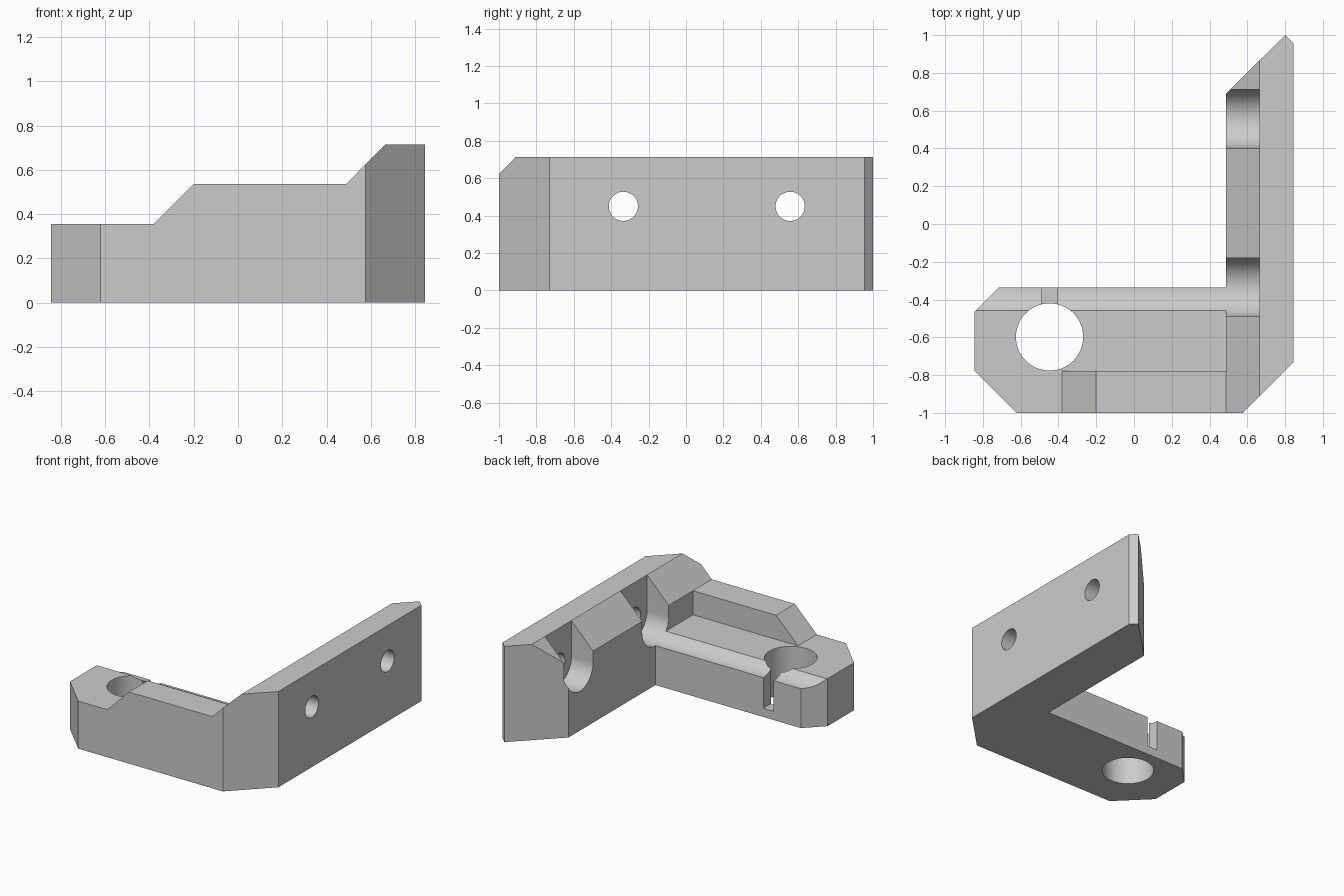
import bpy, bmesh, math
from mathutils import Vector

if "Cube" in bpy.data.objects:
    bpy.data.objects.remove(bpy.data.objects["Cube"], do_unlink=True)

HEIGHT = 0.715
PLATE_TOP = 0.355
RAIL_TOP = 0.535
WALL_IN, WALL_MID = 0.487, 0.665
SCREW_Z = 0.45
SCREW_YS = (-0.335, 0.557)

# Mapping of a profile point (a, b) at depth d to space, per extrusion axis
AXES = {
    "X": lambda a, b, d: Vector((d, a, b)),
    "Y": lambda a, b, d: Vector((a, d, b)),
    "Z": lambda a, b, d: Vector((a, b, d)),
}


def prism(name, profile, axis, start, end):
    """Extrude a closed profile along an axis."""
    bm = bmesh.new()
    place = AXES[axis]
    face = bm.faces.new([bm.verts.new(place(a, b, start)) for a, b in profile])
    grown = bmesh.ops.extrude_face_region(bm, geom=[face])["geom"]
    verts = [g for g in grown if isinstance(g, bmesh.types.BMVert)]
    bmesh.ops.translate(bm, verts=verts, vec=place(0, 0, end - start))
    bmesh.ops.recalc_face_normals(bm, faces=bm.faces)
    mesh = bpy.data.meshes.new(name)
    bm.to_mesh(mesh)
    bm.free()
    obj = bpy.data.objects.new(name, mesh)
    bpy.context.collection.objects.link(obj)
    return obj


def arc(a, b, radius, first=0, sweep=360, steps=64):
    count = steps if sweep == 360 else steps + 1
    angles = [math.radians(first + sweep * i / steps) for i in range(count)]
    return [(a + radius * math.cos(t), b + radius * math.sin(t)) for t in angles]


def box_profile(a0, a1, b0, b1):
    return [(a0, b0), (a1, b0), (a1, b1), (a0, b1)]


def carve(target, tool, operation="DIFFERENCE"):
    """Apply one boolean and discard its tool."""
    tool.hide_render = True
    mod = target.modifiers.new("carve", "BOOLEAN")
    mod.operation = operation
    mod.solver = "EXACT"
    mod.object = tool
    bpy.context.view_layer.objects.active = target
    bpy.ops.object.modifier_apply(modifier=mod.name)
    bpy.data.objects.remove(tool, do_unlink=True)


# L-shaped footprint with bevelled corners
footprint = [(-0.845, -0.465), (-0.845, -0.775), (-0.62, -1), (0.575, -1),
             (0.845, -0.73), (0.845, 0.955), (0.80, 1), (WALL_IN, 0.69),
             (WALL_IN, -0.335), (-0.715, -0.335)]
bracket = prism("corner_bracket", footprint, "Z", 0, HEIGHT)

# Stepped front silhouette: plate end, rail, sloped wall top
silhouette = [(-1, -0.1), (1, -0.1), (1, HEIGHT + 0.1),
              (WALL_MID + 0.1, HEIGHT + 0.1), (WALL_MID + 0.1, HEIGHT + 0.05),
              (WALL_MID + 0.05, HEIGHT + 0.05), (WALL_IN, RAIL_TOP),
              (-0.2, RAIL_TOP), (-0.38, PLATE_TOP), (-1, PLATE_TOP)]
carve(bracket, prism("silhouette", silhouette, "Y", -1.2, 1.2), "INTERSECT")

# Sunken plate behind the front rail
carve(bracket, prism("plate_recess", box_profile(-1, WALL_IN, -0.778, 0),
                     "Z", PLATE_TOP, 1))

# Open-topped screw recesses; the front one also grooves the plate edge
for y, start in zip(SCREW_YS, (-1, 0.3)):
    radius = 0.156
    channel = [(y + radius, 1)] + arc(y, SCREW_Z, radius, 0, -180, 32) + [(y - radius, 1)]
    carve(bracket, prism("screw_recess", channel, "X", start, WALL_MID))
    carve(bracket, prism("screw_hole", arc(y, SCREW_Z, 0.078, steps=48), "X", 0.55, 1))

# Rod hole and the key slot that opens into it
carve(bracket, prism("rod_hole", arc(-0.447, -0.598, 0.178), "Z", -0.2, 1))
carve(bracket, prism("key_slot", box_profile(-0.49, -0.404, -0.55, -0.2), "Z", 0.065, 1))

# Plain grey finish
grey = bpy.data.materials.new("plain_grey")
grey.use_nodes = True
colour = (0.6, 0.6, 0.6, 1)
grey.diffuse_color = colour
grey.node_tree.nodes["Principled BSDF"].inputs["Base Color"].default_value = colour
bracket.data.materials.clear()
bracket.data.materials.append(grey)
for poly in bracket.data.polygons:
    poly.material_index = 0

# Smooth bores, crisp edges
bpy.ops.object.select_all(action="DESELECT")
bracket.select_set(True)
bpy.context.view_layer.objects.active = bracket
bpy.ops.object.shade_smooth_by_angle(angle=math.radians(25))
